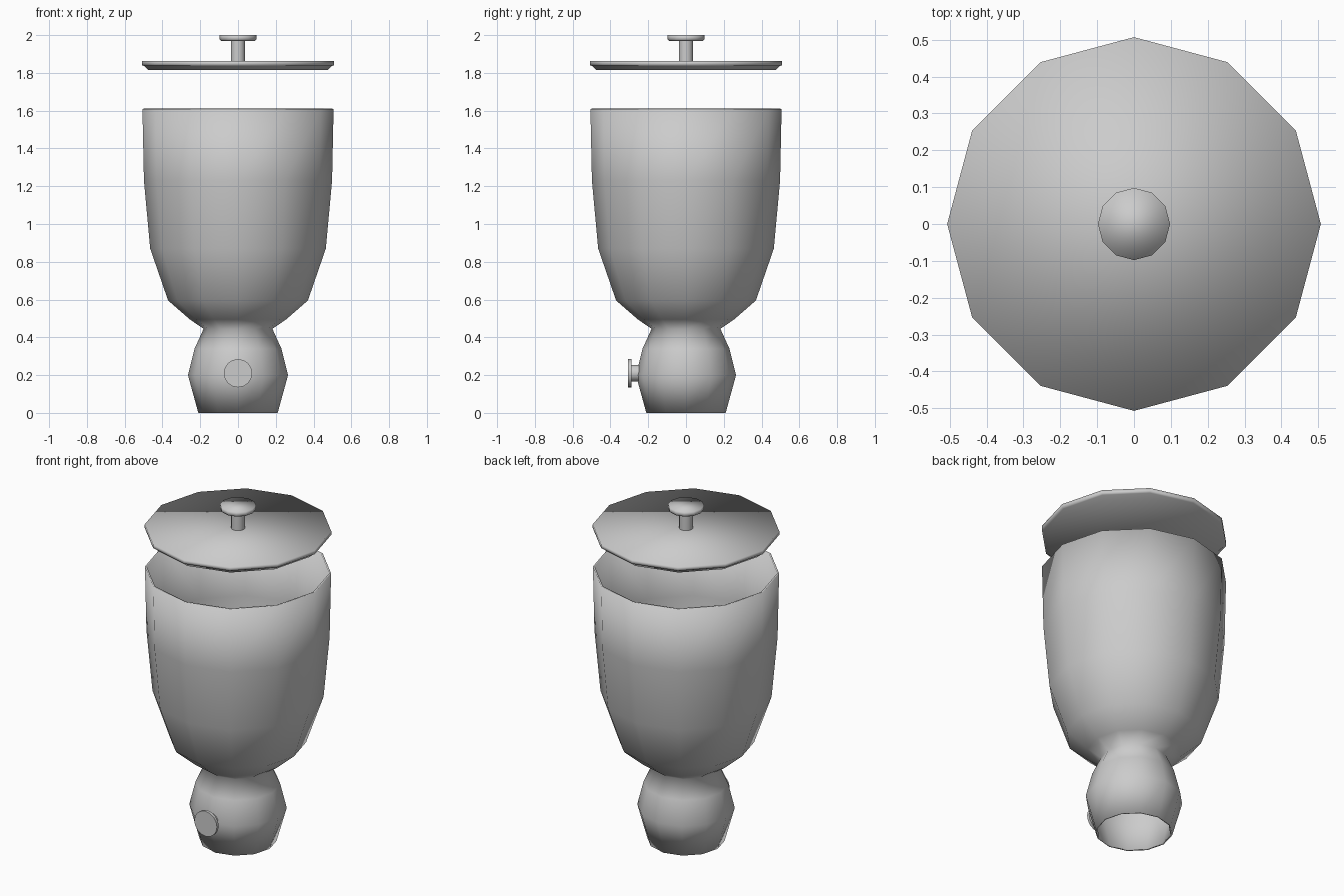
import bpy, bmesh, math
from mathutils import Matrix

if "Cube" in bpy.data.objects:
    bpy.data.objects.remove(bpy.data.objects["Cube"])


def lathe(name, profile, sides=12, matrix=None, caps=True, angle=50):
    """Spin (radius, height) points around z; optionally cap both ends."""
    bm = bmesh.new()
    rings = []
    for r, z in profile:
        rings.append([bm.verts.new((r * math.cos(math.tau * i / sides),
                                    r * math.sin(math.tau * i / sides), z))
                      for i in range(sides)])
    for a, b in zip(rings, rings[1:]):
        for i in range(sides):
            j = (i + 1) % sides
            bm.faces.new((a[i], a[j], b[j], b[i]))
    if caps:
        bm.faces.new(rings[0][::-1])
        bm.faces.new(rings[-1])
    if matrix:
        bm.transform(matrix)
    mesh = bpy.data.meshes.new(name)
    bm.to_mesh(mesh)
    bm.free()
    obj = bpy.data.objects.new(name, mesh)
    bpy.context.collection.objects.link(obj)
    bpy.ops.object.select_all(action='DESELECT')
    obj.select_set(True)
    bpy.context.view_layer.objects.active = obj
    bpy.ops.object.shade_smooth_by_angle(angle=math.radians(angle))
    return obj


# Hollow body: flared foot, narrow neck and tall open bowl
body = lathe("body", [(0.21, 0), (0.265, 0.20), (0.23, 0.34), (0.182, 0.445),
                      (0.255, 0.495), (0.37, 0.595), (0.465, 0.87),
                      (0.498, 1.23), (0.506, 1.61)], caps=False, angle=80)
wall = body.modifiers.new("wall", 'SOLIDIFY')
wall.thickness = 0.01
wall.offset = -1

# Floating lid with stepped underside (top edge shaded smooth)
lathe("lid", [(0.475, 1.815), (0.498, 1.837), (0.507, 1.84), (0.507, 1.862)],
      angle=100)

# Lid handle: stem and cap
lathe("lid_stem", [(0.038, 1.855), (0.038, 1.975)])
lathe("lid_knob", [(0.09, 1.97), (0.098, 1.977), (0.098, 2.0)], angle=100)

# Front dial: axis along -y
to_front = Matrix.Translation((0, 0, 0.21)) @ Matrix.Rotation(math.pi / 2, 4, 'X')
lathe("dial_stem", [(0.044, 0.25), (0.044, 0.292)], 16, to_front)
lathe("dial", [(0.075, 0.289), (0.075, 0.306)], 16, to_front)
